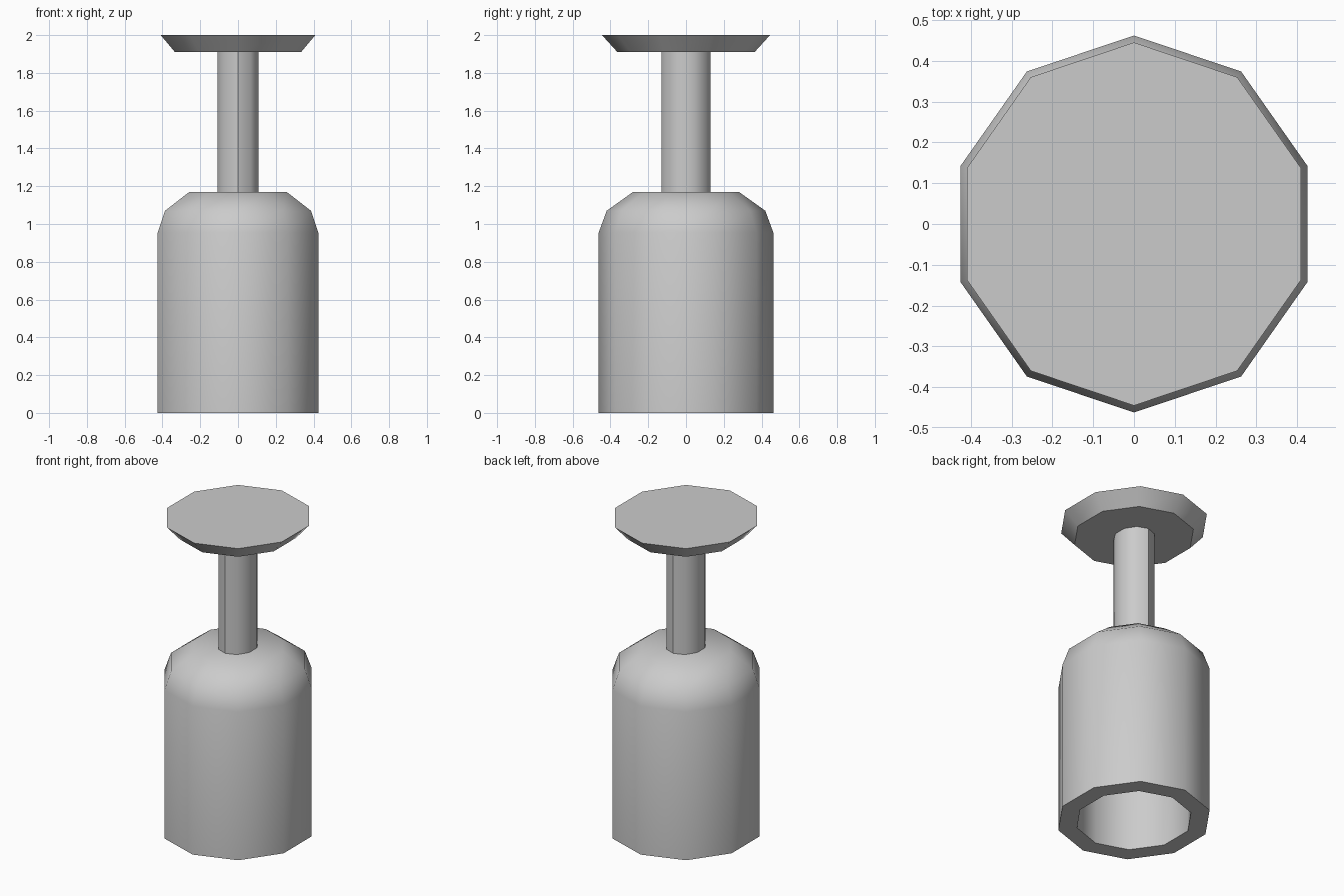
import bpy, bmesh, math

cube = bpy.data.objects.get("Cube")
if cube:
    bpy.data.objects.remove(cube)

grey = bpy.data.materials.new("plain_grey")
grey.use_nodes = True
colour = (0.6, 0.6, 0.6, 1)
grey.diffuse_color = colour
grey.node_tree.nodes["Principled BSDF"].inputs["Base Color"].default_value = colour

SIDES = 10


def lathe(name, profile, x_scale):
    """Ten-sided turned part from (radius, height) points, corners on the y axis."""
    bm = bmesh.new()
    rings = []
    for r, z in profile:
        ring = []
        for i in range(SIDES):
            a = math.pi / 2 + i * math.tau / SIDES
            ring.append(bm.verts.new((r * math.cos(a) * x_scale, r * math.sin(a), z)))
        rings.append(ring)
    for low, high in zip(rings, rings[1:]):
        for i in range(SIDES):
            j = (i + 1) % SIDES
            bm.faces.new((low[i], low[j], high[j], high[i]))
    # Close both ends
    bm.faces.new(rings[0])
    bm.faces.new(rings[-1])
    bmesh.ops.recalc_face_normals(bm, faces=bm.faces)
    mesh = bpy.data.meshes.new(name)
    bm.to_mesh(mesh)
    bm.free()
    mesh.materials.append(grey)
    obj = bpy.data.objects.new(name, mesh)
    bpy.context.collection.objects.link(obj)
    bpy.ops.object.select_all(action="DESELECT")
    obj.select_set(True)
    bpy.context.view_layer.objects.active = obj
    bpy.ops.object.shade_smooth_by_angle(angle=math.radians(40))
    return obj


# Hollow body: inner ceiling, inner wall, rim, outer wall, shoulder
lathe("hollow_body", [(0.2, 1.06), (0.32, 0.98), (0.348, 0.9), (0.348, 0),
                      (0.462, 0), (0.462, 0.955), (0.42, 1.07), (0.28, 1.17)], 0.967)

# Plunger stem
lathe("stem", [(0.13, 1.15), (0.13, 1.92)], 0.874)

# Flared top plate
lathe("top_plate", [(0.363, 1.91), (0.445, 2)], 0.967)
